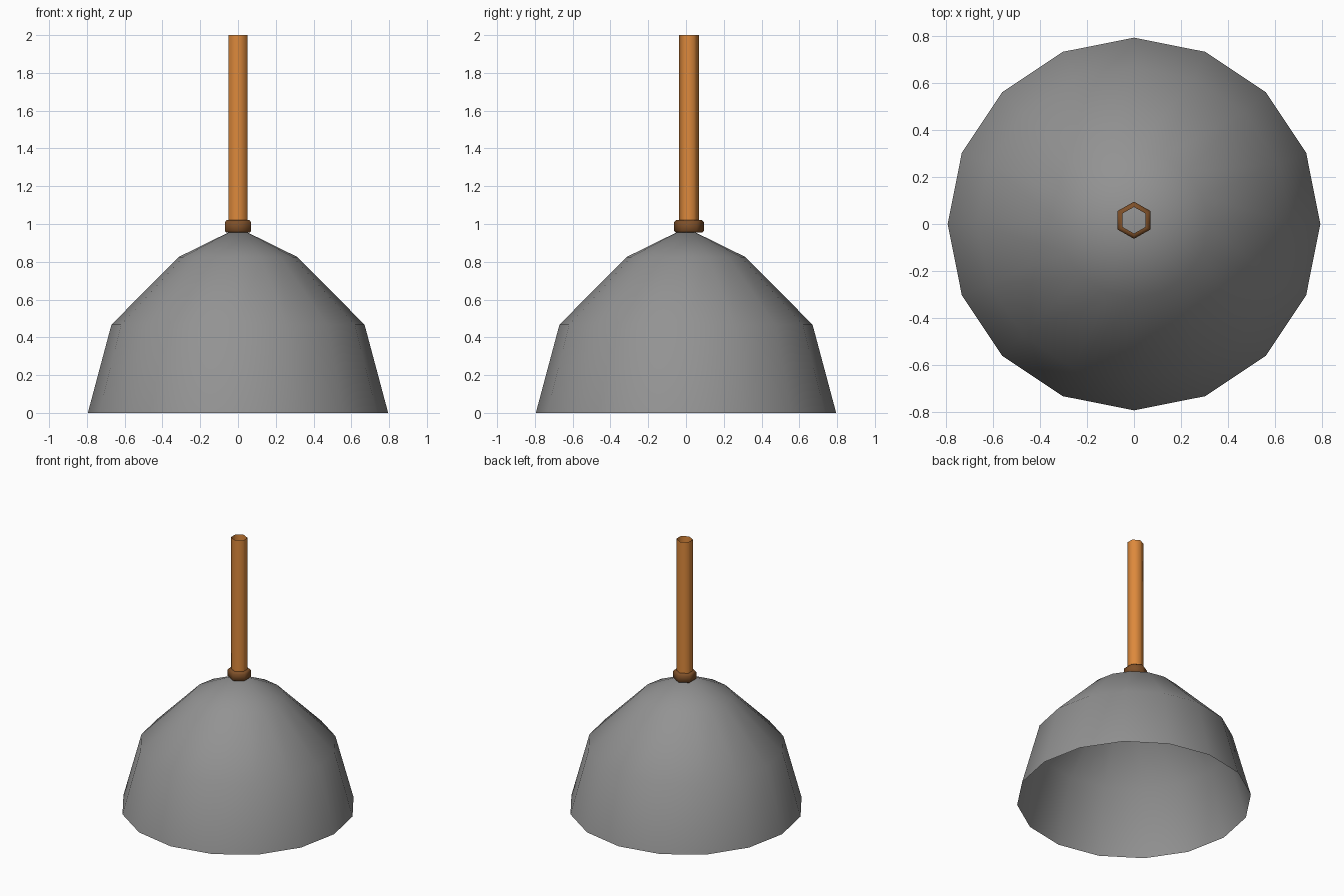
import bpy, bmesh, math

cube = bpy.data.objects.get("Cube")
if cube:
    bpy.data.objects.remove(cube, do_unlink=True)


def make_material(name, rgb):
    mat = bpy.data.materials.new(name)
    mat.use_nodes = True
    color = (*rgb, 1)
    mat.diffuse_color = color
    mat.node_tree.nodes["Principled BSDF"].inputs["Base Color"].default_value = color
    return mat


def lathe(name, profile, sides, mat, start=0, depth=1, y=0, smooth=180):
    """Revolve (radius, height) points; a zero radius makes a pole."""
    bm = bmesh.new()
    rings = []
    for r, z in profile:
        if r == 0:
            rings.append([bm.verts.new((0, y, z))] * sides)
            continue
        angles = [start + math.tau * i / sides for i in range(sides)]
        rings.append([bm.verts.new((r * math.cos(a), y + r * depth * math.sin(a), z))
                      for a in angles])
    for low, high in zip(rings, rings[1:]):
        for i in range(sides):
            j = (i + 1) % sides
            corners = [low[i], low[j], high[j], high[i]]
            bm.faces.new(list(dict.fromkeys(corners)))
    mesh = bpy.data.meshes.new(name)
    bm.to_mesh(mesh)
    bm.free()
    mesh.materials.append(mat)
    obj = bpy.data.objects.new(name, mesh)
    bpy.context.collection.objects.link(obj)
    bpy.ops.object.select_all(action="DESELECT")
    obj.select_set(True)
    bpy.context.view_layer.objects.active = obj
    bpy.ops.object.shade_smooth_by_angle(angle=math.radians(smooth))
    return obj


rubber = make_material("grey rubber", (0.29, 0.29, 0.29))
wood = make_material("orange wood", (0.72, 0.25, 0.045))
dark_wood = make_material("dark brown wood", (0.21, 0.08, 0.022))

# Open rubber cup, a single thin surface
lathe("rubber_cup", [(0.795, 0), (0.67, 0.467), (0.315, 0.825), (0, 0.98)],
      16, rubber)

# Hexagonal collar with chamfered rims, corners facing front and back
hexagon = dict(sides=6, start=math.pi / 6, y=0.016)
flat = math.cos(math.pi / 6)
lathe("collar", [(0.05 / flat, 0.955), (0.062 / flat, 0.955), (0.07 / flat, 0.963),
                 (0.07 / flat, 1.009), (0.06 / flat, 1.02), (0.05 / flat, 1.02)],
      mat=dark_wood, depth=0.98, smooth=62, **hexagon)

# Hollow hexagonal handle, open at the top
lathe("handle", [(0.05 / flat, 0.955), (0.05 / flat, 2)],
      mat=wood, depth=0.91, **hexagon)
